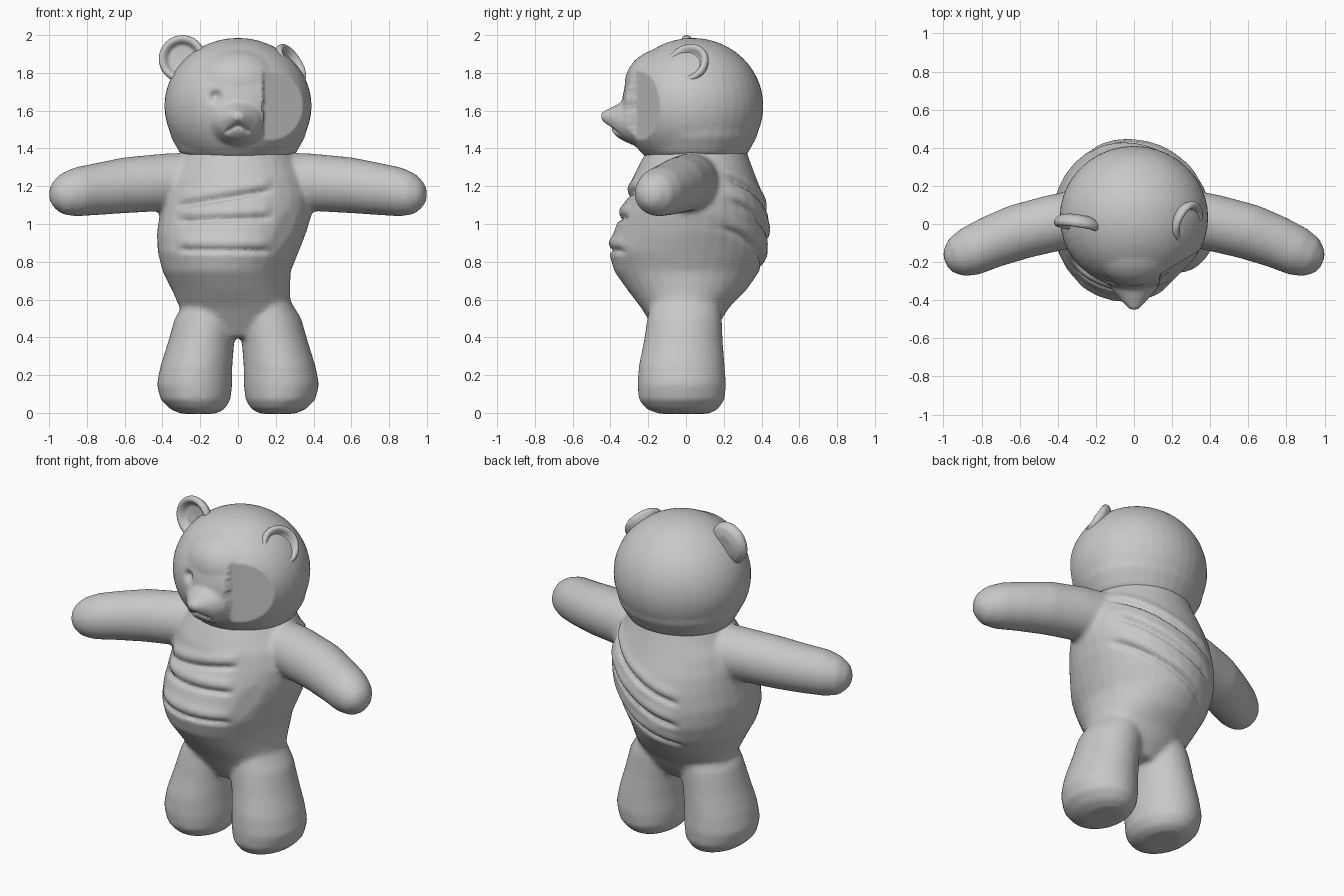
import bpy, bmesh, math
from mathutils import Vector, Matrix

if "Cube" in bpy.data.objects:
    bpy.data.objects.remove(bpy.data.objects["Cube"])

grey = bpy.data.materials.new("plush grey")
grey.diffuse_color = (0.58, 0.58, 0.58, 1)
grey.use_nodes = True
grey.node_tree.nodes["Principled BSDF"].inputs["Base Color"].default_value = grey.diffuse_color


def loft(bm, rings, n=32):
    """Closed skin through rings of (centre, axis a, axis b)."""
    loops = []
    for c, a, b in rings:
        c, a, b = Vector(c), Vector(a), Vector(b)
        loops.append([bm.verts.new(c + a * math.cos(2 * math.pi * i / n) + b * math.sin(2 * math.pi * i / n))
                      for i in range(n)])
    for p, q in zip(loops, loops[1:]):
        for i in range(n):
            j = (i + 1) % n
            bm.faces.new((p[i], p[j], q[j], q[i]))
    bm.faces.new(loops[0][::-1])
    bm.faces.new(loops[-1])


def box_rings(rows):
    """Level rings from (z, xmin, xmax, ymin, ymax)."""
    return [(((x0 + x1) / 2, (y0 + y1) / 2, z), ((x1 - x0) / 2, 0, 0), (0, (y1 - y0) / 2, 0))
            for z, x0, x1, y0, y1 in rows]


def ball(bm, centre, size):
    m = Matrix.Translation(centre) @ Matrix.Diagonal((*size, 1))
    bmesh.ops.create_uvsphere(bm, u_segments=40, v_segments=24, radius=1, matrix=m)


def finish(name, bm, voxel, smooth, shape=None):
    """Fuse the volumes, soften them, then carve details with a shape rule."""
    bmesh.ops.recalc_face_normals(bm, faces=bm.faces)
    me = bpy.data.meshes.new(name)
    bm.to_mesh(me)
    bm.free()
    ob = bpy.data.objects.new(name, me)
    bpy.context.collection.objects.link(ob)
    r = ob.modifiers.new("fuse", 'REMESH')
    r.mode, r.voxel_size = 'VOXEL', voxel
    s = ob.modifiers.new("soften", 'SMOOTH')
    s.factor, s.iterations = 0.5, smooth
    dg = bpy.context.evaluated_depsgraph_get()
    me = bpy.data.meshes.new_from_object(ob.evaluated_get(dg))
    ob.modifiers.clear()
    ob.data = me
    me.name = name
    if shape:
        moved = [shape(v.co.copy(), v.normal.copy()) for v in me.vertices]
        for v, co in zip(me.vertices, moved):
            v.co = co
    me.materials.clear()
    me.materials.append(grey)
    me.polygons.foreach_set("use_smooth", [True] * len(me.polygons))
    me.update()
    return ob


def bump(d, w):
    return math.exp(-(d / w) ** 2)


def fade(x, lo, hi, soft=0.05):
    t = min(max(min(x - lo, hi - x) / soft, 0), 1)
    return t * t * (3 - 2 * t)


# Torso with a sunken right flank
bm = bmesh.new()
loft(bm, box_rings([
    (0.40, -0.16, 0.16, -0.14, 0.12), (0.48, -0.27, 0.26, -0.19, 0.18),
    (0.56, -0.31, 0.28, -0.24, 0.23), (0.65, -0.35, 0.275, -0.31, 0.32),
    (0.75, -0.40, 0.28, -0.38, 0.39), (0.85, -0.425, 0.32, -0.41, 0.43),
    (0.95, -0.43, 0.36, -0.385, 0.44), (1.05, -0.415, 0.39, -0.35, 0.435),
    (1.15, -0.40, 0.40, -0.31, 0.41), (1.25, -0.37, 0.37, -0.28, 0.37),
    (1.33, -0.32, 0.32, -0.24, 0.34), (1.42, -0.27, 0.27, -0.19, 0.31)]))
for s in (-1, 1):
    # Arms reaching out and forward
    path = [(0.20, 0.04, 1.22, 0.16), (0.40, 0.01, 1.22, 0.152), (0.60, -0.04, 1.205, 0.148),
            (0.75, -0.095, 1.185, 0.138), (0.86, -0.145, 1.17, 0.13), (0.93, -0.175, 1.16, 0.108),
            (0.975, -0.195, 1.158, 0.065), (0.99, -0.20, 1.156, 0.03)]
    side = Vector((0.38, 0.92, 0))
    loft(bm, [((s * x, y, z), (s * side.x * r, side.y * r, 0), (0, 0, r)) for x, y, z, r in path])
    # Legs widening to round feet
    legs = [(-0.005, 0.12, 0.30, -0.14, 0.12), (0.02, 0.07, 0.36, -0.21, 0.17),
            (0.07, 0.04, 0.41, -0.25, 0.205), (0.15, 0.03, 0.43, -0.257, 0.212),
            (0.25, 0.03, 0.41, -0.25, 0.205), (0.37, 0.02, 0.372, -0.225, 0.195),
            (0.50, 0.00, 0.335, -0.205, 0.19), (0.62, 0.02, 0.26, -0.18, 0.17)]
    loft(bm, box_rings([(z, min(s * a, s * b), max(s * a, s * b), c, d) for z, a, b, c, d in legs]))


def body_shape(co, n):
    x, y, z = co
    # Flat facet on the right of the belly
    if 0.17 < x < 0.42 and y < 0 and 0.6 < z < 1.26:
        limit = min(-0.33 + 1.0 * (x - 0.17), -0.16)
        co.y += max(limit - y, 0) * fade(z, 0.6, 1.26, 0.12)
    # Belly folds: a groove under a soft roll
    if y < -0.12 and abs(x) < 0.4:
        for z0, slope in ((0.86, -0.02), (1.03, 0.03), (1.15, 0.16)):
            d = z - z0 - slope * x + 0.05 * x * x
            k = fade(x, -0.34, 0.20, 0.08)
            co -= n * k * (0.020 * bump(d, 0.014) - 0.012 * bump(d - 0.045, 0.03))
    # Slanted back folds
    if y > 0.12 and abs(x) < 0.4:
        for z0 in (0.80, 0.94, 1.08):
            d = z - z0 - 0.42 * x - 0.35 * x * x
            k = fade(x, -0.24, 0.36, 0.08)
            co -= n * k * (0.020 * bump(d, 0.015) - 0.008 * bump(d - 0.045, 0.03))
    return co


finish("body", bm, 0.014, 8, body_shape)

# Head, lower jaw and muzzle
bm = bmesh.new()
ball(bm, (0, 0.035, 1.625), (0.39, 0.375, 0.36))
loft(bm, box_rings([(1.33, -0.25, 0.25, -0.18, 0.29), (1.38, -0.31, 0.31, -0.23, 0.33),
                    (1.46, -0.355, 0.355, -0.27, 0.375), (1.55, -0.375, 0.375, -0.29, 0.39)]))
loft(bm, [((0, -0.20, 1.56), (0.18, 0, 0), (0, 0, 0.16)),
          ((0, -0.29, 1.55), (0.15, 0, 0), (0, 0, 0.13)),
          ((0, -0.36, 1.545), (0.105, 0, 0), (0, 0, 0.09)),
          ((0, -0.41, 1.56), (0.06, 0, 0), (0, 0, 0.05)),
          ((0, -0.45, 1.57), (0.022, 0, 0), (0, 0, 0.022))])
ball(bm, (0, -0.11, 1.74), (0.24, 0.215, 0.19))


def head_shape(co, n):
    x, y, z = co
    # Flat facet on the right cheek, ending in a sharp ridge
    if x > 0.135 and y < 0 and z > 1.4:
        co.y = max(y, min(-0.265 + 0.6 * (x - 0.135), 0))
    if y < -0.15:
        # Eye socket and mouth creases
        co.y += 0.035 * bump(math.hypot(x + 0.12, z - 1.675), 0.028)
        if z < 1.56 and abs(x) < 0.1:
            co.y += 0.02 * bump(z - 1.525 + 0.6 * abs(x), 0.012) * fade(abs(x), -0.1, 0.08, 0.03)
            co.y += 0.012 * bump(x, 0.010) * fade(z, 1.48, 1.56, 0.02)
    return co


finish("head", bm, 0.012, 6, head_shape)


# Ears: cupped discs turned around their axis
def ear(name, centre, normal, size):
    bm = bmesh.new()
    profile = [(0, -0.045), (0.06, -0.045), (0.10, -0.03), (0.12, 0.0), (0.115, 0.022),
               (0.10, 0.03), (0.085, 0.02), (0.07, -0.005), (0, -0.012)]
    m = Matrix.Translation(centre) @ Vector(normal).to_track_quat('Z', 'Y').to_matrix().to_4x4()
    vs = [bm.verts.new((r * size, 0, h)) for r, h in profile]
    es = [bm.edges.new(p) for p in zip(vs, vs[1:])]
    bmesh.ops.spin(bm, geom=vs + es, cent=(0, 0, 0), axis=(0, 0, 1), angle=2 * math.pi, steps=32)
    bmesh.ops.remove_doubles(bm, verts=bm.verts, dist=0.0005)
    bmesh.ops.transform(bm, matrix=m, verts=bm.verts)
    finish(name, bm, 0.008, 4)


ear("left_ear", (-0.295, 0.0, 1.875), (-0.15, -1, 0.1), 1.06)
ear("right_ear", (0.275, 0.01, 1.845), (0.78, -0.35, 0.5), 1.0)
